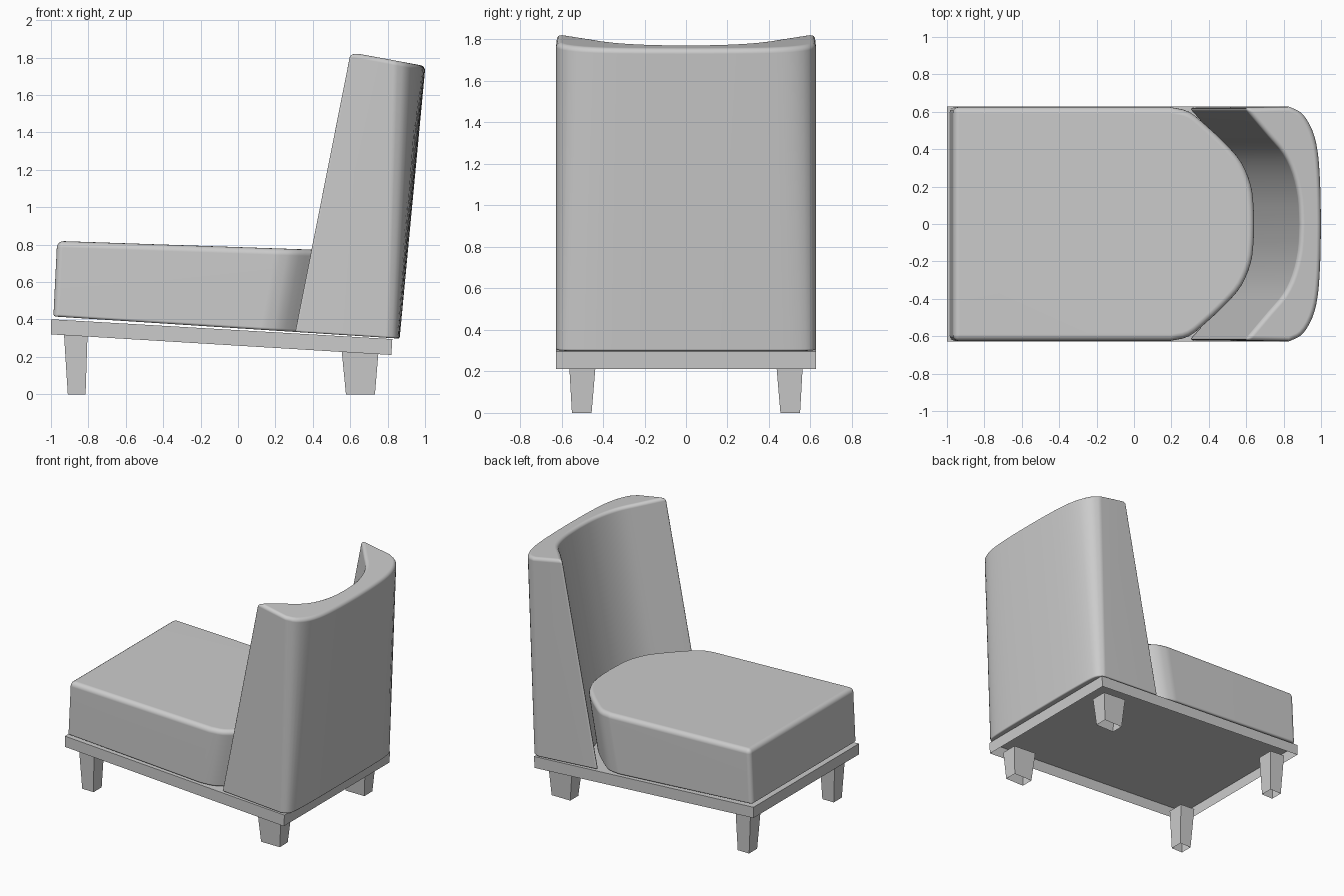
import bpy, bmesh
from mathutils import Vector

if "Cube" in bpy.data.objects:
    bpy.data.objects.remove(bpy.data.objects["Cube"])


def finish(bm, name):
    mesh = bpy.data.meshes.new(name)
    bm.to_mesh(mesh)
    bm.free()
    ob = bpy.data.objects.new(name, mesh)
    bpy.context.collection.objects.link(ob)
    return ob


def spline(pts, n=3):
    """Catmull-Rom curve through 2D points."""
    p = [Vector(q) for q in pts]
    p = [2 * p[0] - p[1]] + p + [2 * p[-1] - p[-2]]
    out = []
    for a, b, c, d in zip(p, p[1:], p[2:], p[3:]):
        for i in range(n):
            t = i / n
            out.append(0.5 * (2 * b + (c - a) * t + (2 * a - 5 * b + 4 * c - d) * t * t
                              + (3 * b - a - 3 * c + d) * t ** 3))
    return out + [p[-2]]


def mirror_outline(half):
    """Close a half outline (y >= 0) by mirroring it across y = 0."""
    half = [Vector(q) for q in half]
    return half + [Vector((q.x, -q.y)) for q in reversed(half) if q.y > 0.001]


def loft(name, low, high, z_low, z_high, cap_bottom=True):
    bm = bmesh.new()
    a = [bm.verts.new((x, y, z_low(x))) for x, y in low]
    b = [bm.verts.new((x, y, z_high(x))) for x, y in high]
    n = len(a)
    for i in range(n):
        j = (i + 1) % n
        bm.faces.new((a[i], a[j], b[j], b[i]))
    bm.faces.new(b)
    bottom = bm.faces.new(a)
    bmesh.ops.recalc_face_normals(bm, faces=bm.faces)
    if not cap_bottom:
        bm.faces.remove(bottom)
    return bm, set(a), set(b)


def cushion(name, low, high, z_low, z_high, radius):
    """Lofted block with soft top edges and tighter bottom edges."""
    bm, a, b = loft(name, mirror_outline(low), mirror_outline(high), z_low, z_high)
    weight = bm.edges.layers.float.new("bevel_weight_edge")
    for e in bm.edges:
        if e.calc_face_angle(0) > 0.7:
            v = set(e.verts)
            e[weight] = 1.0 if v <= b else 0.4 if v <= a else 0.9
    for f in bm.faces:
        f.smooth = True
    ob = finish(bm, name)
    bev = ob.modifiers.new("soft edges", "BEVEL")
    bev.limit_method = "WEIGHT"
    bev.width = radius
    bev.segments = 4
    bev.use_clamp_overlap = False
    ob.modifiers.new("normals", "WEIGHTED_NORMAL")
    return ob


def rect(x0, x1, y0, y1):
    return [(x0, y0), (x1, y0), (x1, y1), (x0, y1)]


def frame_low(x):
    return 0.26 - 0.0604 * x


def cushion_low(x):
    return 0.353 - 0.064 * x


# Sloping base frame, open underneath
W = 0.627
bm, _, _ = loft("base_frame", rect(-1, 0.82, -W, W), rect(-1, 0.825, -W, W),
                frame_low, lambda x: 0.343 - 0.058 * x, cap_bottom=False)
finish(bm, "base_frame")

# Tapered legs, open at the foot
for label, foot, top in (("front", (-0.91, -0.815), (-0.93, -0.805)),
                         ("rear", (0.577, 0.732), (0.555, 0.75))):
    for side, s in (("left", -1), ("right", 1)):
        bm, _, _ = loft("leg", rect(*foot, s * 0.455, s * 0.55),
                        rect(*top, s * 0.437, s * 0.562),
                        lambda x: 0.0, frame_low, cap_bottom=False)
        finish(bm, f"{label}_{side}_leg")

# Seat cushion with a rounded rear end leaning with the backrest
rear = [(0.20, 0.625), (0.30, 0.60), (0.40, 0.52), (0.50, 0.425),
        (0.58, 0.33), (0.63, 0.21), (0.645, 0.1), (0.648, 0)]
seat_top = [(-0.967, 0.625)] + spline(rear)
seat_low = [(-0.987, 0.625)] + spline([(x - 0.08, y) for x, y in rear])
cushion("seat", seat_low, seat_top, cushion_low, lambda x: 0.787 - 0.034 * x, 0.035)

# Wrap-around backrest: outer curve, tip, inner curve
inner = [(0.72, 0.47), (0.80, 0.375), (0.85, 0.27), (0.88, 0.14), (0.888, 0)]
outer_top = [(1.002, 0), (0.998, 0.2), (0.985, 0.38), (0.955, 0.50),
             (0.90, 0.59), (0.83, 0.627)]
outer_low = [(0.864, 0), (0.864, 0.2), (0.862, 0.4), (0.855, 0.55),
             (0.835, 0.605), (0.79, 0.627)]
back_top = spline(outer_top) + [(0.592, 0.622)] + spline(inner)
back_low = spline(outer_low) + [(0.295, 0.622)] + spline([(x - 0.29, y) for x, y in inner])
cushion("backrest", back_low, back_top, cushion_low, lambda x: 1.939 - 0.184 * x, 0.025)
